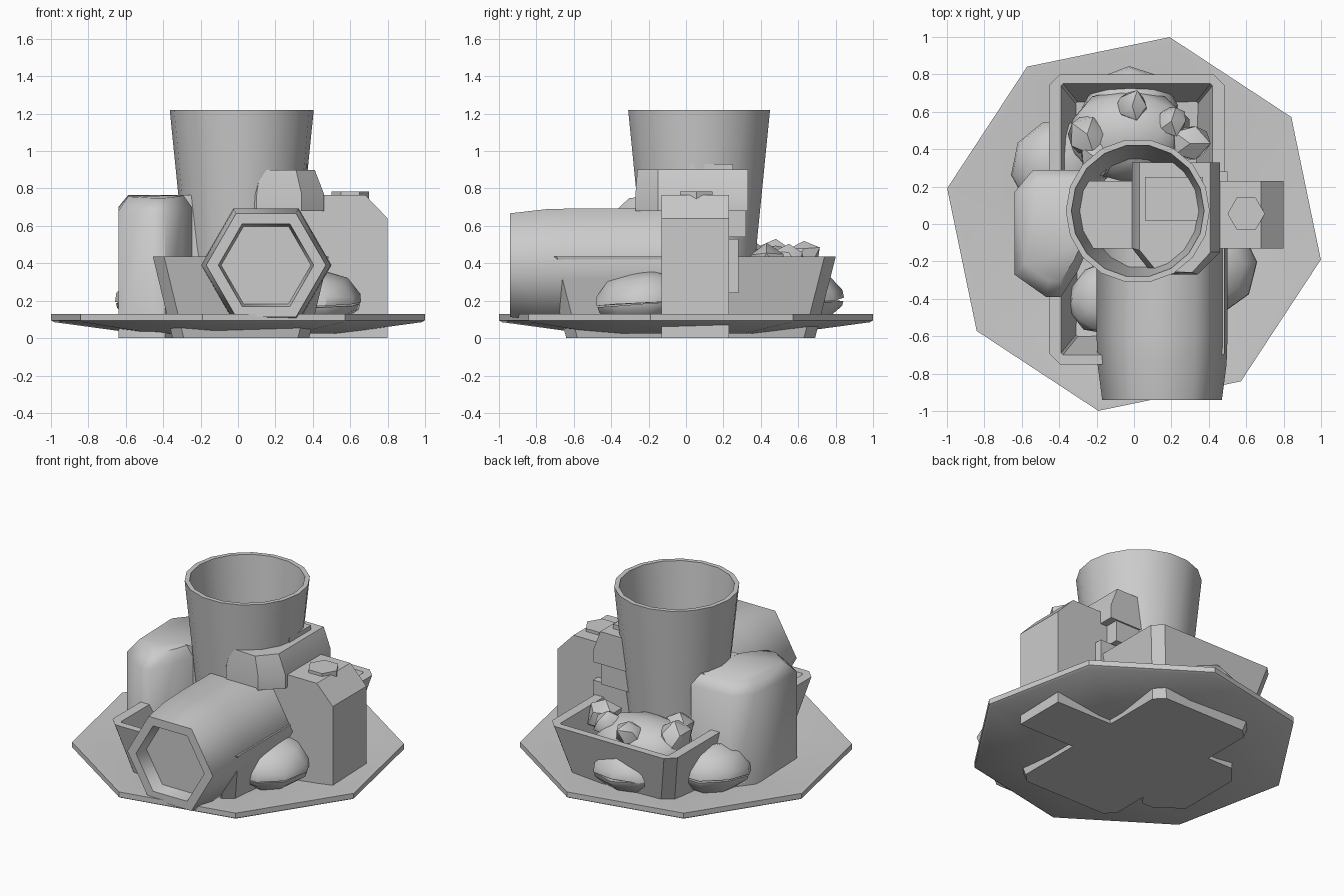
import bpy, bmesh, math, random
from mathutils import Vector, Matrix

if "Cube" in bpy.data.objects:
    bpy.data.objects.remove(bpy.data.objects["Cube"])

random.seed(4)


def loft(name, rings, angle=30):
    """Skin a stack of equal-length point rings and cap both ends."""
    bm = bmesh.new()
    rows = [[bm.verts.new(p) for p in r] for r in rings]
    n = len(rows[0])
    for a, b in zip(rows, rows[1:]):
        for i in range(n):
            j = (i + 1) % n
            bm.faces.new((a[i], a[j], b[j], b[i]))
    bm.faces.new(rows[0][::-1])
    bm.faces.new(rows[-1])
    return finish(name, bm, angle)


def finish(name, bm, angle):
    bmesh.ops.recalc_face_normals(bm, faces=bm.faces)
    me = bpy.data.meshes.new(name)
    bm.to_mesh(me)
    bm.free()
    ob = bpy.data.objects.new(name, me)
    bpy.context.collection.objects.link(ob)
    bpy.ops.object.select_all(action='DESELECT')
    ob.select_set(True)
    bpy.context.view_layer.objects.active = ob
    bpy.ops.object.shade_smooth_by_angle(angle=math.radians(angle))
    return ob


def ring(n, r, z, c=(0, 0), start=0.0):
    return [(c[0] + r * math.cos(start + math.tau * i / n),
             c[1] + r * math.sin(start + math.tau * i / n), z) for i in range(n)]


def chamfered(hx, hy, cut, z, c):
    pts = [(hx, -hy + cut), (hx, hy - cut), (hx - cut, hy), (-hx + cut, hy),
           (-hx, hy - cut), (-hx, -hy + cut), (-hx + cut, -hy), (hx - cut, -hy)]
    return [(c[0] + x, c[1] + y, z) for x, y in pts]


def box(name, x0, x1, y0, y1, z0, z1):
    quad = [(x0, y0), (x1, y0), (x1, y1), (x0, y1)]
    return loft(name, [[(x, y, z) for x, y in quad] for z in (z0, z1)])


# Eight-sided shallow plate
s = math.radians(-10.8)
loft("plate", [ring(8, r, z, start=s) for r, z in
               ((0.55, 0.025), (1.0, 0.085), (1.017, 0.095), (1.017, 0.13), (0.98, 0.13), (0.55, 0.07))], 35)

# Tall tapered cup
loft("cup", [ring(18, r, z, (0.02, 0.07)) for r, z in
             ((0.262, 0.0), (0.385, 1.22), (0.355, 1.22), (0.245, 0.1))], 40)

# Tapered open tray with clipped corners
c = (0.015, 0.025)
loft("tray", [chamfered(hx, hy, k, z, c) for hx, hy, k, z in
              ((0.365, 0.665, 0.06, 0.0), (0.47, 0.775, 0.06, 0.435),
               (0.405, 0.725, 0.01, 0.435), (0.32, 0.62, 0.01, 0.07))])

# Camera body with clipped right shoulder
prof = [(-0.3, 0), (0.8, 0), (0.8, 0.64), (0.68, 0.765), (-0.3, 0.765)]
loft("camera_body", [[(x, y, z) for x, z in prof] for y in (-0.13, 0.23)])

# Rounded hand grip, sloping at the top
grip = [(-0.24, 0.29), (-0.54, 0.29), (-0.64, 0.17), (-0.64, -0.27),
        (-0.47, -0.39), (-0.39, -0.39), (-0.3, -0.25), (-0.24, -0.12)]
gc = Vector((-0.4, 0.0))


def grip_ring(z, f, slope=0.0):
    out = []
    for p in grip:
        q = gc + (Vector(p) - gc) * f
        out.append((q.x, q.y, z + slope * min(0, q.y + 0.1)))
    return out


loft("camera_grip", [grip_ring(0.0, 1), grip_ring(0.70, 1, 0.12), grip_ring(0.765, 0.78, 0.08)], 50)

# Viewfinder hump: base and narrower top
hump = [(-0.01, 0.33), (-0.01, -0.13), (0.1, -0.27), (0.34, -0.27), (0.46, -0.15), (0.46, 0.33)]
top = [(0.03, 0.33), (0.03, -0.14), (0.12, -0.25), (0.31, -0.26), (0.41, -0.15), (0.41, 0.33)]
loft("viewfinder_hump", [[(x, y, 0.68) for x, y in hump], [(x, y, 0.77) for x, y in hump],
                         [(x, y, 0.9) for x, y in top]])
box("viewfinder_eyepiece", 0.03, 0.41, 0.2, 0.32, 0.54, 0.86)
box("accessory_mount", 0.06, 0.37, 0.02, 0.25, 0.88, 0.93)
box("rear_screen", 0.0, 0.5, 0.2, 0.28, 0.24, 0.53)
loft("shutter_button", [ring(6, 0.1, z, (0.6, 0.055)) for z in (0.74, 0.785)])


# Six-sided lens barrel with recessed front
def hexa(r, y):
    return [(0.15 + x, y, 0.39 + z) for x, z, _ in ring(6, r, 0)]


loft("lens_barrel", [hexa(r, y) for r, y in
                     ((0.35, -0.05), (0.35, -0.6), (0.345, -0.75), (0.32, -0.94),
                      (0.255, -0.94), (0.24, -0.85))], 65)


# Rough lumps of food
def lump(name, loc, size, jitter=0.1, sub=2, floor=None, angle=40):
    bm = bmesh.new()
    bmesh.ops.create_icosphere(bm, subdivisions=sub, radius=1)
    for v in bm.verts:
        v.co *= 1 + random.uniform(-jitter, jitter)
        v.co = Vector(loc) + Vector(a * b for a, b in zip(v.co, size))
        if floor is not None:
            v.co.z = max(v.co.z, floor)
    return finish(name, bm, angle)


lump("tray_filling_back", (-0.03, 0.48, 0.3), (0.33, 0.25, 0.2), 0.06)
lump("tray_filling_front", (-0.15, -0.4, 0.17), (0.2, 0.2, 0.14), 0.08)
for i, (x, y, z, r) in enumerate(((-0.01, 0.63, 0.44, 0.09), (-0.25, 0.48, 0.42, 0.12),
                                  (0.3, 0.43, 0.40, 0.11), (0.2, 0.55, 0.42, 0.09),
                                  (-0.2, 0.35, 0.42, 0.1))):
    lump(f"topping_{i}", (x, y, z), (r, r, r), 0.12, 1)


# Filled buns around the tray: domed top, thin filling, bowl base
for i, (x, y, r, a) in enumerate(((0.4, -0.23, 0.26, 0.1), (-0.4, 0.3, 0.26, 0.5), (-0.02, 0.585, 0.26, 0.2))):
    t = Matrix.Rotation(0.08, 3, (math.cos(a), math.sin(a), 0))
    for part, secs in (("top", ((1.0, 0.19), (0.98, 0.235), (0.72, 0.315), (0.3, 0.355))),
                       ("base", ((0.6, 0.08), (0.95, 0.155), (0.98, 0.18)))):
        rows = []
        for f, z in secs:
            pts = ring(9, r * f, z - 0.2, start=a)
            rows.append([Vector((x, y, 0.2)) + t @ (Vector(p) + Vector((0, 0, random.uniform(-0.008, 0.008))))
                         for p in pts])
        loft(f"bun_{part}_{i}", rows, 40)
